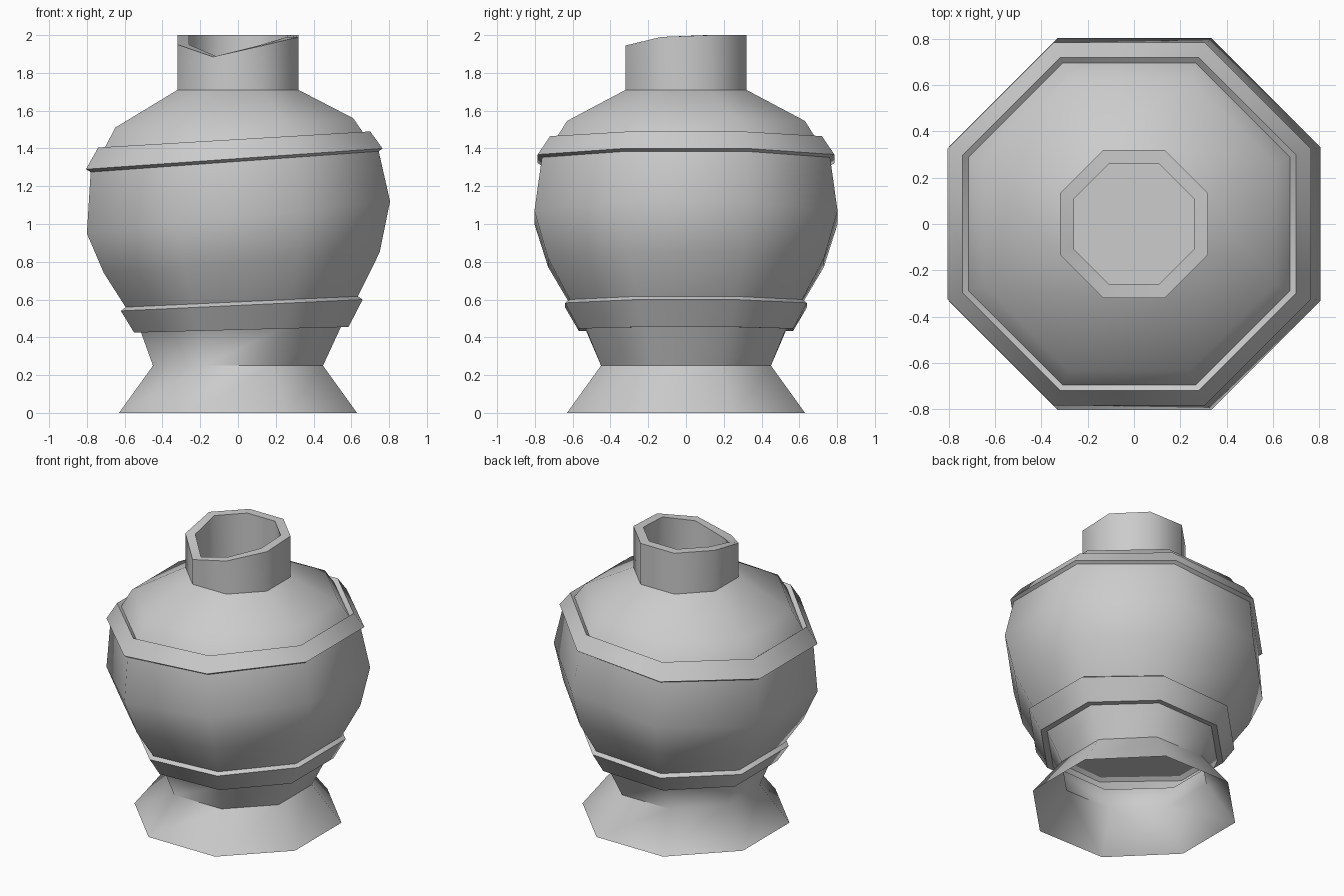
import bpy
import math

if "Cube" in bpy.data.objects:
    bpy.data.objects.remove(bpy.data.objects["Cube"])

SIDES = 8
APO = math.cos(math.pi / SIDES)


def ring(xl, zl, xr, zr):
    """Octagon with flats on the axes, tilted so z runs from zl to zr along x."""
    cx, a = (xl + xr) / 2, (xr - xl) / 2
    pts = []
    for k in range(SIDES):
        t = math.tau * (k + 0.5) / SIDES
        x = cx + a * math.cos(t) / APO
        z = zl + (zr - zl) * (x - xl) / (xr - xl)
        pts.append((x, a * math.sin(t) / APO, z))
    return pts


def level(a, z):
    return ring(-a, z, a, z)


def loft(name, rings, cap=False):
    """Skin consecutive rings; optionally close the last one."""
    n = SIDES
    verts = [p for r in rings for p in r]
    faces = [(i * n + k, i * n + (k + 1) % n, (i + 1) * n + (k + 1) % n, (i + 1) * n + k)
             for i in range(len(rings) - 1) for k in range(n)]
    if cap:
        faces.append(tuple(range(len(verts) - n, len(verts))))
    mesh = bpy.data.meshes.new(name)
    mesh.from_pydata(verts, [], faces)
    mesh.update()
    ob = bpy.data.objects.new(name, mesh)
    bpy.context.collection.objects.link(ob)
    bpy.ops.object.select_all(action='DESELECT')
    ob.select_set(True)
    bpy.context.view_layer.objects.active = ob
    bpy.ops.object.shade_smooth_by_angle(angle=math.radians(58))
    return ob


# Rings shared between neighbouring parts
foot_top = ring(-.515, .43, .545, .455)
body_low = ring(-.595, .56, .635, .617)
body_high = ring(-.78, 1.275, .745, 1.385)
shoulder_low = ring(-.715, 1.385, .675, 1.465)
neck_low = level(.32, 1.71)

# Flared foot, open underneath
loft("foot", [level(.63, 0), level(.45, .25), foot_top])

# Lower raised band
loft("lower_band", [foot_top, ring(-.55, .425, .585, .455),
                    ring(-.62, .54, .66, .60), body_low])

# Round belly
loft("belly", [body_low, ring(-.71, .74, .75, .85),
               ring(-.80, .95, .805, 1.12), body_high])

# Upper raised band
loft("upper_band", [body_high, ring(-.805, 1.29, .765, 1.4),
                    ring(-.74, 1.405, .70, 1.49), shoulder_low])

# Shoulder
loft("shoulder", [shoulder_low, ring(-.65, 1.51, .61, 1.56), neck_low])

# Neck with a broken, dipping rim
rim_z = [2, 2, 2, 2, 1.95, 1.885, 1.945, 1.99]
rim_out, rim_in = ([(x, y, z) for (x, y, _), z in zip(level(a, 2), rim_z)]
                   for a in (.32, .26))
inner_neck = level(.26, 1.67)
loft("neck", [neck_low, rim_out, rim_in, inner_neck])

# Inner bowl with floor
loft("inner_bowl", [inner_neck, ring(-.60, 1.46, .56, 1.51),
                    ring(-.72, 1.26, .69, 1.37), ring(-.74, .95, .745, 1.12),
                    ring(-.65, .76, .69, .87), body_low], cap=True)
